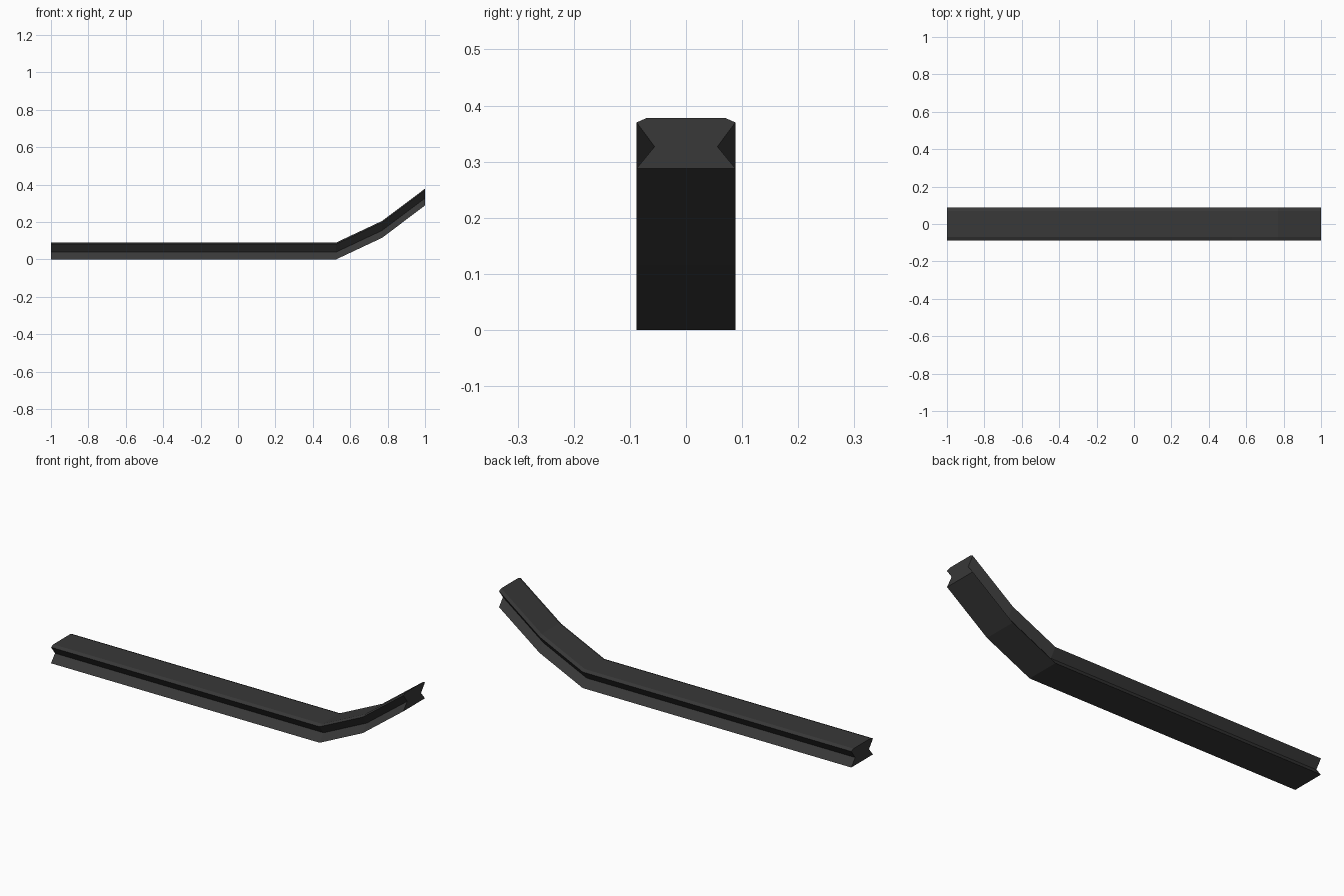
import bpy, bmesh

if "Cube" in bpy.data.objects:
    bpy.data.objects.remove(bpy.data.objects["Cube"])

# Half cross-section (y, height), bottom to top, with side groove and chamfered top edge
half = [(0.088, 0.0), (0.056, 0.039), (0.088, 0.082), (0.07, 0.09)]
section = half + [(-y, z) for y, z in reversed(half)]

# Path of the underside (x, z): straight run, then two upward bends
path = [(-1.0, 0.0), (0.525, 0.0), (0.77, 0.115), (1.0, 0.288)]

# Bent rail: vertical sections joined along the path
bm = bmesh.new()
rings = [[bm.verts.new((x, y, z + h)) for y, h in section] for x, z in path]
n = len(section)
for a, b in zip(rings, rings[1:]):
    for i in range(n):
        j = (i + 1) % n
        bm.faces.new((a[i], a[j], b[j], b[i]))
# End caps
bm.faces.new(rings[0])
bm.faces.new(list(reversed(rings[-1])))
bmesh.ops.recalc_face_normals(bm, faces=bm.faces)

mesh = bpy.data.meshes.new("bent_rail")
bm.to_mesh(mesh)
bm.free()
rail = bpy.data.objects.new("bent_rail", mesh)
bpy.context.collection.objects.link(rail)

# Dark finish
mat = bpy.data.materials.new("dark_grey")
mat.diffuse_color = (0.04, 0.04, 0.04, 1)
mat.use_nodes = True
mat.node_tree.nodes["Principled BSDF"].inputs["Base Color"].default_value = mat.diffuse_color
mesh.materials.append(mat)
